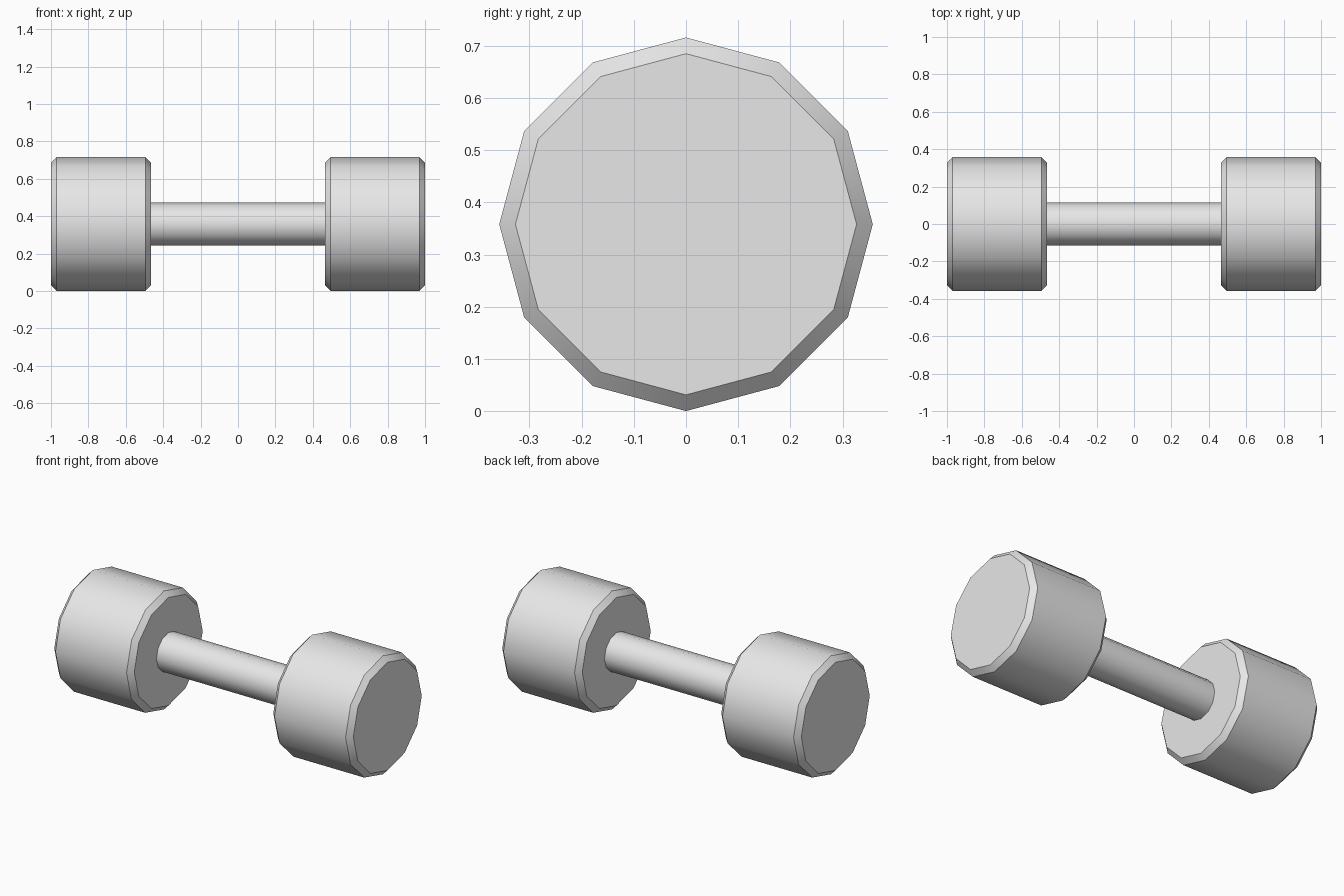
import bpy
import math

SIDES = 12
WEIGHT_RADIUS = 0.358
GRIP_RADIUS = 0.115
INNER_X, OUTER_X = 0.465, 1.0
BEVEL = 0.03

cube = bpy.data.objects.get("Cube")
if cube:
    bpy.data.objects.remove(cube, do_unlink=True)

# Single grey finish
grey = bpy.data.materials.new("light_grey")
grey.use_nodes = True
colour = (0.8, 0.8, 0.8, 1.0)
grey.diffuse_color = colour
grey.node_tree.nodes["Principled BSDF"].inputs["Base Color"].default_value = colour


def bar_along_x(name, radius, start, end, bevel=0.0):
    """Twelve-sided cylinder lying along x, with optional chamfered rims."""
    bpy.ops.mesh.primitive_cylinder_add(
        vertices=SIDES, radius=radius, depth=end - start,
        location=((start + end) / 2, 0, WEIGHT_RADIUS),
        rotation=(0, math.pi / 2, 0))
    obj = bpy.context.object
    obj.name = name
    obj.data.materials.append(grey)
    bpy.ops.object.transform_apply(location=False, rotation=True, scale=True)
    if bevel:
        mod = obj.modifiers.new("rim_chamfer", 'BEVEL')
        mod.width = bevel
        mod.segments = 1
        mod.limit_method = 'ANGLE'
        mod.angle_limit = math.radians(45)
        bpy.ops.object.modifier_apply(modifier=mod.name)
    bpy.ops.object.shade_smooth_by_angle(angle=math.radians(35))
    return obj


# Weights at both ends
bar_along_x("left_weight", WEIGHT_RADIUS, INNER_X, OUTER_X, BEVEL)
bar_along_x("right_weight", WEIGHT_RADIUS, -OUTER_X, -INNER_X, BEVEL)

# Grip between the weights
bar_along_x("grip", GRIP_RADIUS, -INNER_X - 0.01, INNER_X + 0.01)
